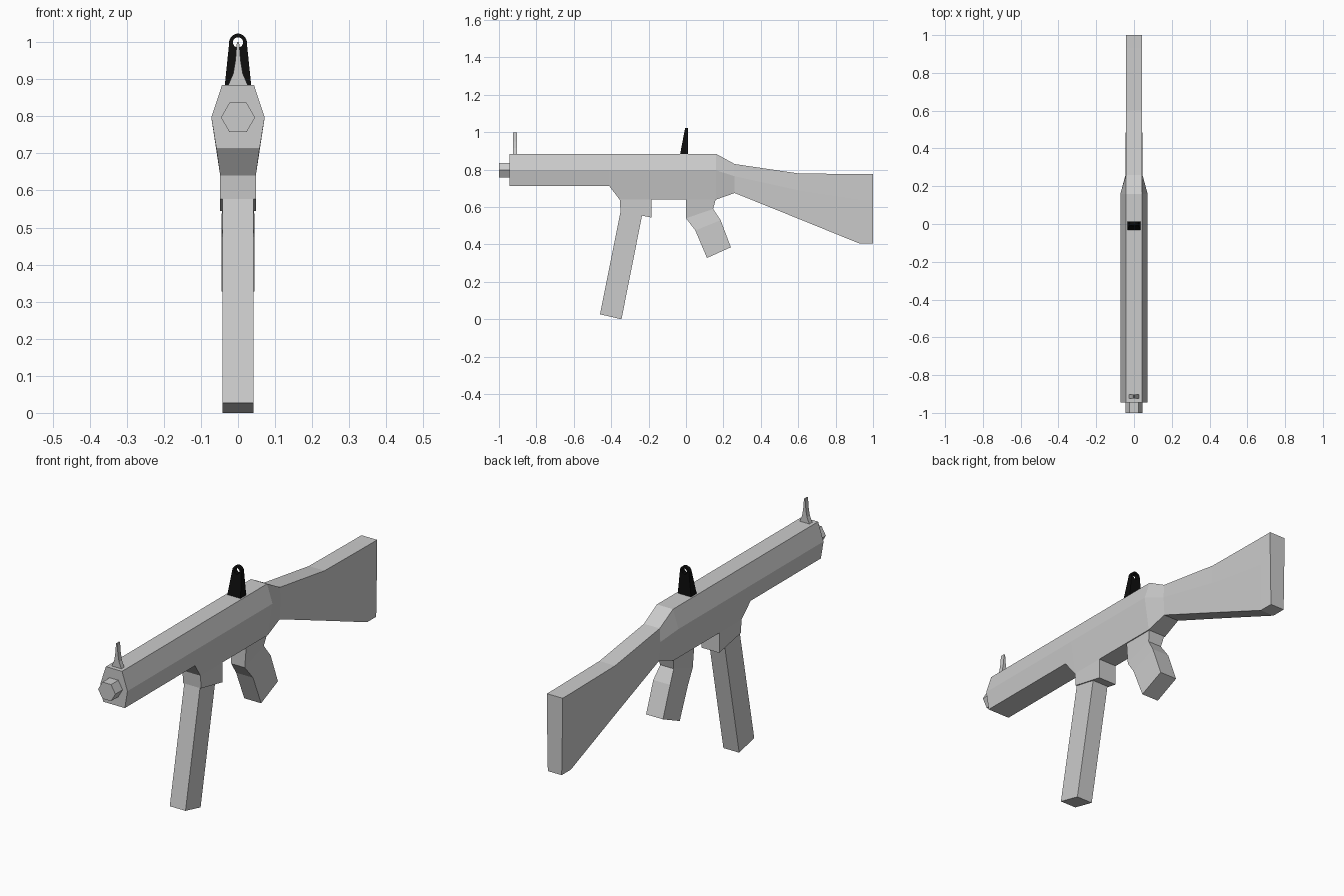
import bpy, bmesh, math

if "Cube" in bpy.data.objects:
    bpy.data.objects.remove(bpy.data.objects["Cube"], do_unlink=True)


def make_material(name, rgb):
    mat = bpy.data.materials.new(name)
    mat.use_nodes = True
    color = (*rgb, 1)
    mat.diffuse_color = color
    mat.node_tree.nodes["Principled BSDF"].inputs["Base Color"].default_value = color
    return mat


GREY = make_material("light grey", (0.6, 0.6, 0.6))
BLACK = make_material("black", (0.004, 0.004, 0.004))


def loft(name, rings, mat, closed=False):
    """Skin a list of equal rings; closed joins last to first, otherwise ends are capped."""
    bm = bmesh.new()
    loops = [[bm.verts.new(p) for p in ring] for ring in rings]
    n = len(loops[0])
    pairs = list(zip(loops, loops[1:]))
    if closed:
        pairs.append((loops[-1], loops[0]))
    else:
        bm.faces.new(loops[0])
        bm.faces.new(loops[-1])
    for a, b in pairs:
        for i in range(n):
            j = (i + 1) % n
            bm.faces.new((a[i], a[j], b[j], b[i]))
    bmesh.ops.recalc_face_normals(bm, faces=bm.faces)
    mesh = bpy.data.meshes.new(name)
    bm.to_mesh(mesh)
    bm.free()
    mesh.materials.append(mat)
    obj = bpy.data.objects.new(name, mesh)
    bpy.context.collection.objects.link(obj)
    return obj


def hexa(y, top, mid, low):
    """Mirrored six-sided section; each level is (half width, z)."""
    right = [(w, y, z) for w, z in (top, mid, low)]
    return right + [(-x, y, z) for x, y, z in reversed(right)]


def level(front, back, w):
    """Four-sided section across x, from a front (y, z) to a back (y, z)."""
    (fy, fz), (by, bz) = front, back
    return [(-w, fy, fz), (w, fy, fz), (w, by, bz), (-w, by, bz)]


# Receiver: six-sided tube deepening over the magazine and grip
TOP, MID = (0.043, 0.885), (0.072, 0.797)
SHALLOW, DEEP = (0.058, 0.712), (0.048, 0.64)
NECK = ((0.042, 0.83), (0.045, 0.765), (0.04, 0.675))
loft("receiver", [
    hexa(-0.945, TOP, MID, SHALLOW),
    hexa(-0.41, TOP, MID, SHALLOW),
    hexa(-0.355, TOP, MID, DEEP),
    hexa(0.16, TOP, MID, DEEP),
    hexa(0.26, *NECK),
], GREY)

# Shoulder stock
loft("stock", [
    hexa(0.26, *NECK),
    hexa(0.6, (0.042, 0.78), (0.043, 0.69), (0.038, 0.538)),
    hexa(0.93, (0.042, 0.776), (0.041, 0.64), (0.037, 0.404)),
    hexa(1.0, (0.042, 0.776), (0.041, 0.64), (0.037, 0.404)),
], GREY)

# Muzzle: short hexagonal stub
loft("muzzle", [
    [(0.046 * math.cos(i * math.pi / 3), y, 0.797 + 0.046 * math.sin(i * math.pi / 3))
     for i in range(6)] for y in (-1.0, -0.94)
], GREY)

# Magazine well and magazine
loft("magazine_well", [
    level((-0.355, 0.65), (-0.185, 0.65), 0.048),
    level((-0.35, 0.577), (-0.185, 0.544), 0.048),
], GREY)
loft("magazine", [
    level((-0.345, 0.6), (-0.23, 0.58), 0.042),
    level((-0.46, 0.027), (-0.345, 0.0), 0.042),
], GREY)

# Pistol grip with a pinched neck
loft("pistol_grip", [
    level((0.0, 0.645), (0.16, 0.645), 0.044),
    level((0.0, 0.54), (0.145, 0.59), 0.036),
    level((0.05, 0.475), (0.185, 0.53), 0.045),
    level((0.112, 0.328), (0.24, 0.385), 0.045),
], GREY)

# Front sight: flared foot and thin post
loft("front_sight", [
    level((-0.925, z), (-0.903, z), w)
    for z, w in ((0.88, 0.028), (0.915, 0.013), (0.95, 0.007), (1.0, 0.003))
], GREY)

# Rear sight: rounded upright plate with a round peephole, front leaning back
EYE = 0.999
SEGMENTS = 14
arc = [math.radians(-5 + 190 * i / (SEGMENTS - 1)) for i in range(SEGMENTS)]
outer = [(0.024 * math.cos(a), EYE + 0.024 * math.sin(a)) for a in arc]
outer += [(-0.036, 0.88), (0, 0.88), (0.036, 0.88)]
hole_angles = arc + [math.radians(d) for d in (225, 270, 315)]
inner = [(0.014 * math.cos(a), EYE + 0.014 * math.sin(a)) for a in hole_angles]


def sight_front(z):
    return -0.032 + (z - 0.88) * 0.19


loft("rear_sight", [
    [(x, sight_front(z), z) for x, z in outer],
    [(x, 0.012, z) for x, z in outer],
    [(x, 0.012, z) for x, z in inner],
    [(x, sight_front(z), z) for x, z in inner],
], BLACK, closed=True)
